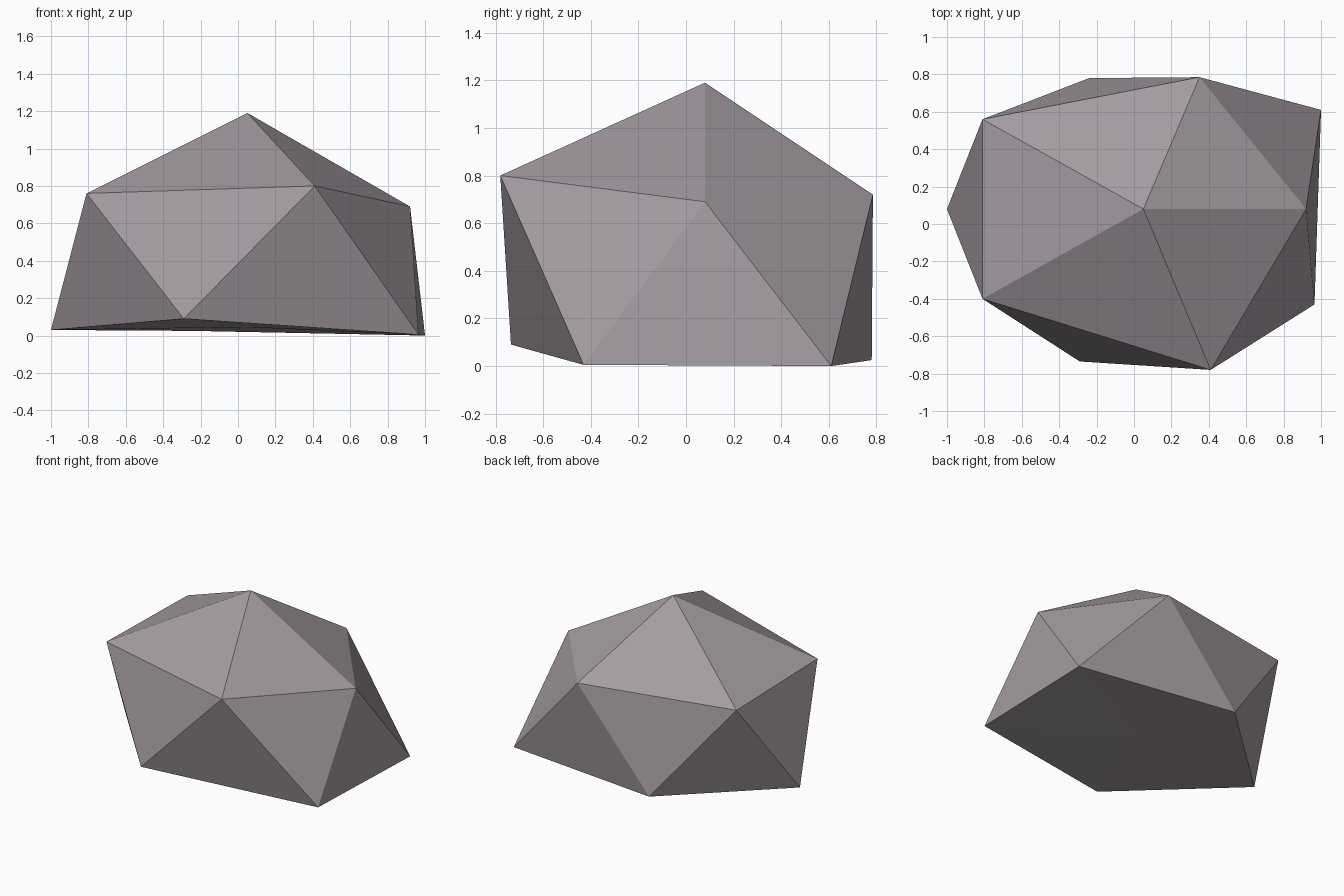
import bpy
import bmesh

cube = bpy.data.objects.get("Cube")
if cube:
    bpy.data.objects.remove(cube, do_unlink=True)

# Stone colour
stone = bpy.data.materials.new("mauve_grey_stone")
stone.use_nodes = True
colour = (0.376, 0.330, 0.360, 1.0)
stone.diffuse_color = colour
bsdf = stone.node_tree.nodes["Principled BSDF"]
bsdf.inputs["Base Color"].default_value = colour
bsdf.inputs["Roughness"].default_value = 0.9

# Boulder: a squashed, jittered icosahedron made of two staggered rings and two tips
bm = bmesh.new()
peak = bm.verts.new((0.05, 0.08, 1.19))
base = bm.verts.new((0.05, 0.08, 0.045))
shoulder = [bm.verts.new(p) for p in (
    (-0.81, -0.40, 0.76), (0.41, -0.78, 0.80), (0.92, 0.08, 0.69),
    (0.35, 0.785, 0.72), (-0.81, 0.56, 0.74))]
foot = [bm.verts.new(p) for p in (
    (-0.29, -0.735, 0.09), (0.965, -0.43, 0.005), (1.0, 0.61, 0.0),
    (-0.24, 0.78, 0.025), (-1.0, 0.08, 0.03))]

for i in range(5):
    j = (i + 1) % 5
    bm.faces.new((peak, shoulder[i], shoulder[j]))       # crown
    bm.faces.new((shoulder[i], foot[i], shoulder[j]))    # sides pointing down
    bm.faces.new((foot[i], foot[j], shoulder[j]))        # sides pointing up
    bm.faces.new((base, foot[j], foot[i]))               # underside

mesh = bpy.data.meshes.new("boulder")
bm.to_mesh(mesh)
bm.free()
mesh.materials.append(stone)
boulder = bpy.data.objects.new("boulder", mesh)
bpy.context.collection.objects.link(boulder)
